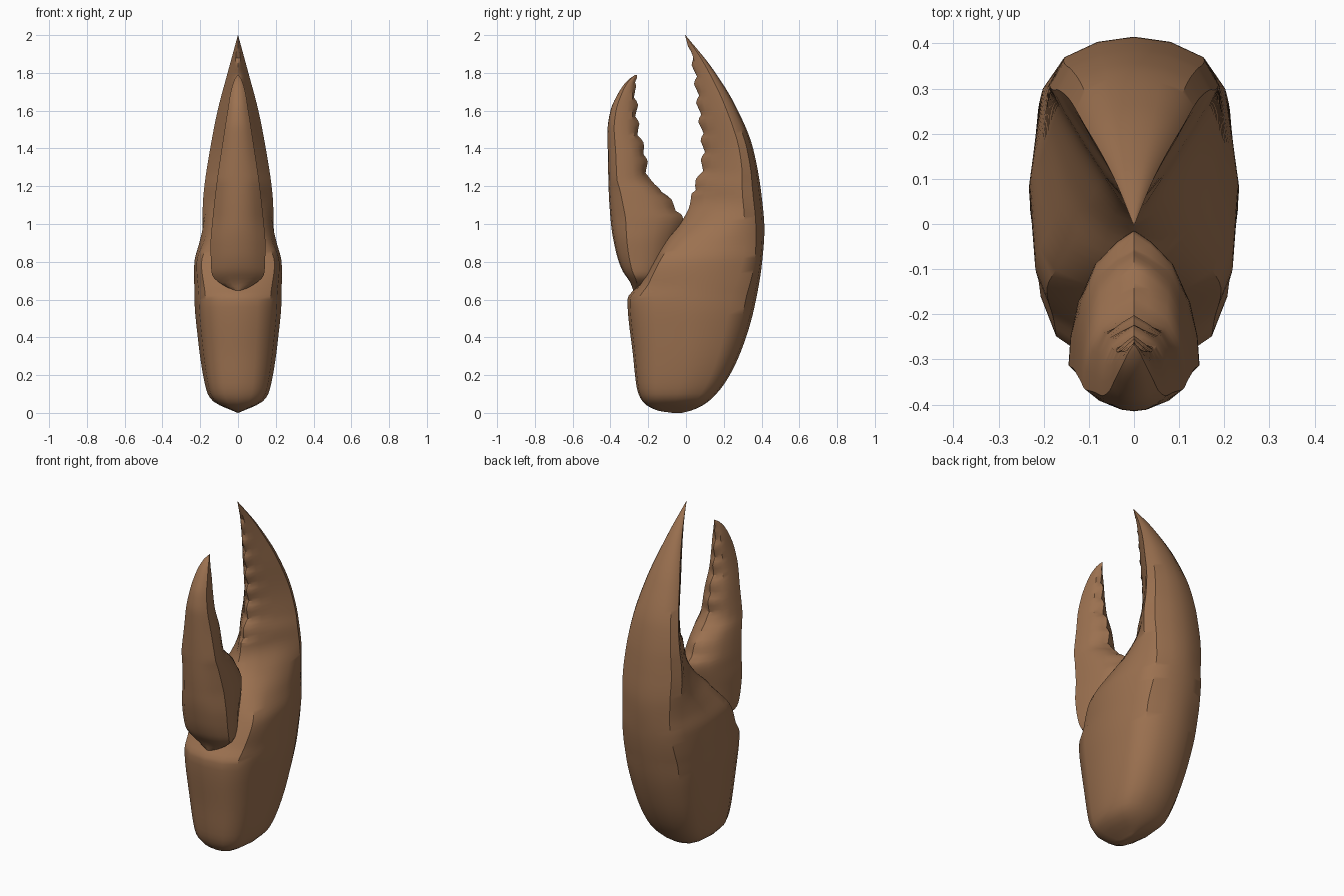
import bpy, bmesh, math

if "Cube" in bpy.data.objects:
    bpy.data.objects.remove(bpy.data.objects["Cube"])


def curve(keys, z):
    """Monotone cubic through (z, value) keys."""
    n = len(keys)
    d = [(keys[i + 1][1] - keys[i][1]) / (keys[i + 1][0] - keys[i][0]) for i in range(n - 1)]

    def slope(i):
        if i == 0:
            return d[0]
        if i == n - 1:
            return d[-1]
        a, b = d[i - 1], d[i]
        return 2 * a * b / (a + b) if a * b > 0 else 0.0

    z = min(max(z, keys[0][0]), keys[-1][0])
    i = max(j for j in range(n - 1) if keys[j][0] <= z)
    h = keys[i + 1][0] - keys[i][0]
    t = (z - keys[i][0]) / h
    return ((2 * t**3 - 3 * t**2 + 1) * keys[i][1] + (t**3 - 2 * t**2 + t) * h * slope(i)
            + (3 * t**2 - 2 * t**3) * keys[i + 1][1] + (t**3 - t**2) * h * slope(i + 1))


def teeth(z, lo, hi, amp):
    """Saw-tooth depth along the biting edge."""
    if z < lo or z > hi:
        return 0.0
    return amp * abs(((z - lo) / 0.1) % 1 - 0.7) / 0.7


def loft(name, levels, section, material):
    """Skin mirrored half sections [(x, y)...] stacked over the z levels."""
    bm = bmesh.new()
    rings = []
    for z in levels:
        half = section(z)
        pts = half + [(-x, y) for x, y in half[-2:0:-1]]
        rings.append([bm.verts.new((x, y, z)) for x, y in pts])
    for a, b in zip(rings, rings[1:]):
        for i in range(len(a)):
            j = (i + 1) % len(a)
            bm.faces.new((a[i], a[j], b[j], b[i]))
    bm.faces.new(rings[0][::-1])
    bm.faces.new(rings[-1])
    bmesh.ops.remove_doubles(bm, verts=bm.verts, dist=0.0004)
    bmesh.ops.recalc_face_normals(bm, faces=bm.faces)
    mesh = bpy.data.meshes.new(name)
    bm.to_mesh(mesh)
    bm.free()
    obj = bpy.data.objects.new(name, mesh)
    bpy.context.collection.objects.link(obj)
    mesh.materials.append(material)
    bpy.ops.object.select_all(action='DESELECT')
    obj.select_set(True)
    bpy.context.view_layer.objects.active = obj
    bpy.ops.object.shade_smooth_by_angle(angle=math.radians(35))
    return obj


shell = bpy.data.materials.new("shell_brown")
shell.diffuse_color = (0.33, 0.165, 0.08, 1)
shell.use_nodes = True
shell.node_tree.nodes["Principled BSDF"].inputs["Base Color"].default_value = shell.diffuse_color

# Half sections as fractions (width, depth), front to back
PALM = [(0, 0), (.45, .02), (.75, .09), (.9, .22), (1, .5), (.93, .8), (.74, .92), (.38, .98), (0, 1)]
FINGER = [(0, 0), (.15, .05), (.36, .2), (.62, .4), (.87, .6), (1, .73), (.84, .88), (.45, .97), (0, 1)]
HINGED = [(0, 0), (.35, .02), (.7, .09), (1, .21), (.97, .4), (.86, .62), (.63, .82), (.28, .95), (0, 1)]

# Palm with the fixed finger
palm_back = [(0, -.02), (.02, .05), (.07, .13), (.18, .22), (.35, .3), (.55, .36), (.8, .403), (.97, .415),
             (1.15, .4), (1.4, .355), (1.62, .265), (1.83, .135), (2, -.003)]
palm_front = [(0, -.07), (.012, -.15), (.06, -.23), (.13, -.26), (.3, -.28), (.6, -.31), (.68, -.25),
              (.78, -.185), (.93, -.1), (1.02, -.02), (1.1, .02), (1.2, .035), (1.28, .07), (1.38, .08),
              (1.6, .058), (1.8, .035), (1.9, .02), (2, -.005)]
palm_width = [(0, .002), (.06, .13), (.1, .16), (.2, .185), (.4, .213), (.6, .23), (.8, .222), (.9, .205),
              (1.2, .178), (1.4, .147), (1.6, .108), (1.8, .055), (2, .0005)]
palm_blend = [(0, 0), (.6, 0), (.8, -.3), (1, .5), (1.15, 1), (2, 1)]


def palm_section(z):
    f, b, w, k = (curve(c, z) for c in (palm_front, palm_back, palm_width, palm_blend))
    pts = [((p[0] + k * (q[0] - p[0])) * w, f + (b - f) * (p[1] + k * (q[1] - p[1])))
           for p, q in zip(PALM, FINGER)]
    bite = teeth(z, 1.17, 1.93, .024)
    pts[0] = (0, pts[0][1] + bite)
    pts[1] = (pts[1][0], pts[1][1] + bite * .7)
    return pts


levels = [0, .006, .012, .025, .04, .06, .08, .1, .13, .16] + [.2 + .04 * i for i in range(10)]
levels += [.6 + .02 * i for i in range(71)]
loft("palm_and_fixed_finger", levels, palm_section, shell)

# Hinged finger seated in the palm
hinged_front = [(.63, -.275), (.68, -.29), (.76, -.34), (.85, -.37), (1, -.397), (1.2, -.41), (1.5, -.415),
                (1.6, -.4), (1.69, -.36), (1.76, -.31), (1.79, -.268)]
hinged_back = [(.63, -.2), (.73, -.1), (.9, -.05), (1.02, -.02), (1.09, -.055), (1.18, -.125), (1.24, -.195),
               (1.38, -.215), (1.5, -.25), (1.66, -.262), (1.74, -.27), (1.79, -.264)]
hinged_width = [(.63, .003), (.73, .137), (.78, .143), (.9, .145), (1, .137), (1.2, .115), (1.4, .086),
                (1.6, .055), (1.7, .038), (1.77, .016), (1.79, .0005)]


def hinged_section(z):
    f, b, w = (curve(c, z) for c in (hinged_front, hinged_back, hinged_width))
    pts = [(x * w, f + (b - f) * y) for x, y in HINGED]
    bite = teeth(z, 1.06, 1.76, .022)
    pts[-1] = (0, pts[-1][1] - bite + .006)
    pts[-2] = (pts[-2][0], pts[-2][1] - bite * .7)
    return pts


levels = [.63 + .02 * i for i in range(58)] + [1.78, 1.79]
loft("hinged_finger", levels, hinged_section, shell)
